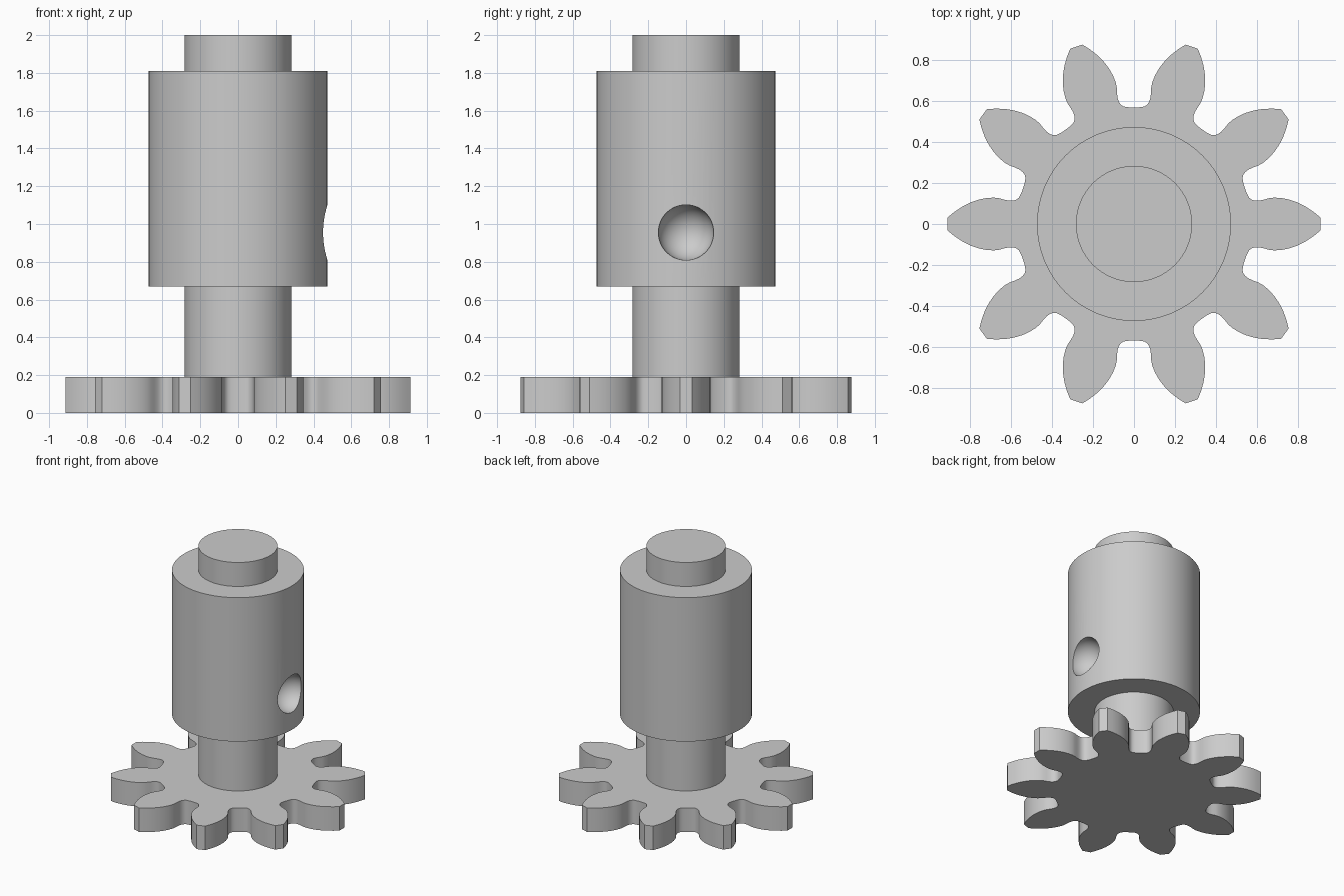
import bpy, bmesh, math
from mathutils import Matrix

if "Cube" in bpy.data.objects:
    bpy.data.objects.remove(bpy.data.objects["Cube"])

steel = bpy.data.materials.new("plain grey")
steel.diffuse_color = (0.6, 0.6, 0.6, 1)
steel.use_nodes = True
steel.node_tree.nodes["Principled BSDF"].inputs["Base Color"].default_value = steel.diffuse_color


def make_object(name, bm):
    bmesh.ops.recalc_face_normals(bm, faces=bm.faces)
    mesh = bpy.data.meshes.new(name)
    bm.to_mesh(mesh)
    bm.free()
    mesh.materials.append(steel)
    obj = bpy.data.objects.new(name, mesh)
    bpy.context.collection.objects.link(obj)
    return obj


def activate(obj):
    bpy.ops.object.select_all(action='DESELECT')
    obj.select_set(True)
    bpy.context.view_layer.objects.active = obj


def smooth(obj):
    activate(obj)
    bpy.ops.object.shade_smooth_by_angle(angle=math.radians(30))


def lathe(name, profile, n=96):
    """Stack of rings (radius, z), closed with a disc at each end."""
    bm = bmesh.new()
    rings = [[bm.verts.new((r * math.cos(2 * math.pi * i / n),
                            r * math.sin(2 * math.pi * i / n), z))
              for i in range(n)] for r, z in profile]
    for a, b in zip(rings, rings[1:]):
        for i in range(n):
            j = (i + 1) % n
            bm.faces.new((a[i], a[j], b[j], b[i]))
    bm.faces.new(rings[0])
    bm.faces.new(rings[-1])
    return make_object(name, bm)


# Gear: half of one tooth (radial, sideways), mirrored and repeated ten times
TEETH, GEAR_H = 10, 0.19
half = [(0.912, 0.031), (0.88, 0.058), (0.84, 0.085), (0.80, 0.105),
        (0.76, 0.119), (0.72, 0.127), (0.685, 0.129), (0.66, 0.126),
        (0.635, 0.119), (0.61, 0.114), (0.592, 0.114), (0.575, 0.119),
        (0.562, 0.129), (0.555, 0.143), (0.549, 0.155)]
tooth = [(x, -y) for x, y in reversed(half)] + half
bm = bmesh.new()
verts = []
for k in range(TEETH):
    a = 2 * math.pi * k / TEETH
    for x, y in tooth:
        verts.append(bm.verts.new((x * math.cos(a) - y * math.sin(a),
                                   x * math.sin(a) + y * math.cos(a), 0)))
base = bm.faces.new(verts)
top = bmesh.ops.extrude_face_region(bm, geom=[base], use_keep_orig=True)
bmesh.ops.translate(bm, vec=(0, 0, GEAR_H),
                    verts=[v for v in top["geom"] if isinstance(v, bmesh.types.BMVert)])
smooth(make_object("gear", bm))

# Stepped shaft with a thick collar
SHAFT_R, COLLAR_R = 0.284, 0.474
shaft = lathe("shaft_and_collar", [
    (SHAFT_R, GEAR_H), (SHAFT_R, 0.67), (COLLAR_R, 0.67),
    (COLLAR_R, 1.81), (SHAFT_R, 1.81), (SHAFT_R, 2.0)])

# Round dimple cut into the collar
bm = bmesh.new()
bmesh.ops.create_uvsphere(bm, u_segments=48, v_segments=24, radius=0.147,
                          matrix=Matrix.Translation((0.46, 0, 0.955)))
cutter = make_object("dimple_cutter", bm)
cutter.hide_render = True
cut = shaft.modifiers.new("dimple", 'BOOLEAN')
cut.operation = 'DIFFERENCE'
cut.solver = 'EXACT'
cut.object = cutter
activate(shaft)
bpy.ops.object.modifier_apply(modifier=cut.name)
bpy.data.objects.remove(cutter)
smooth(shaft)
